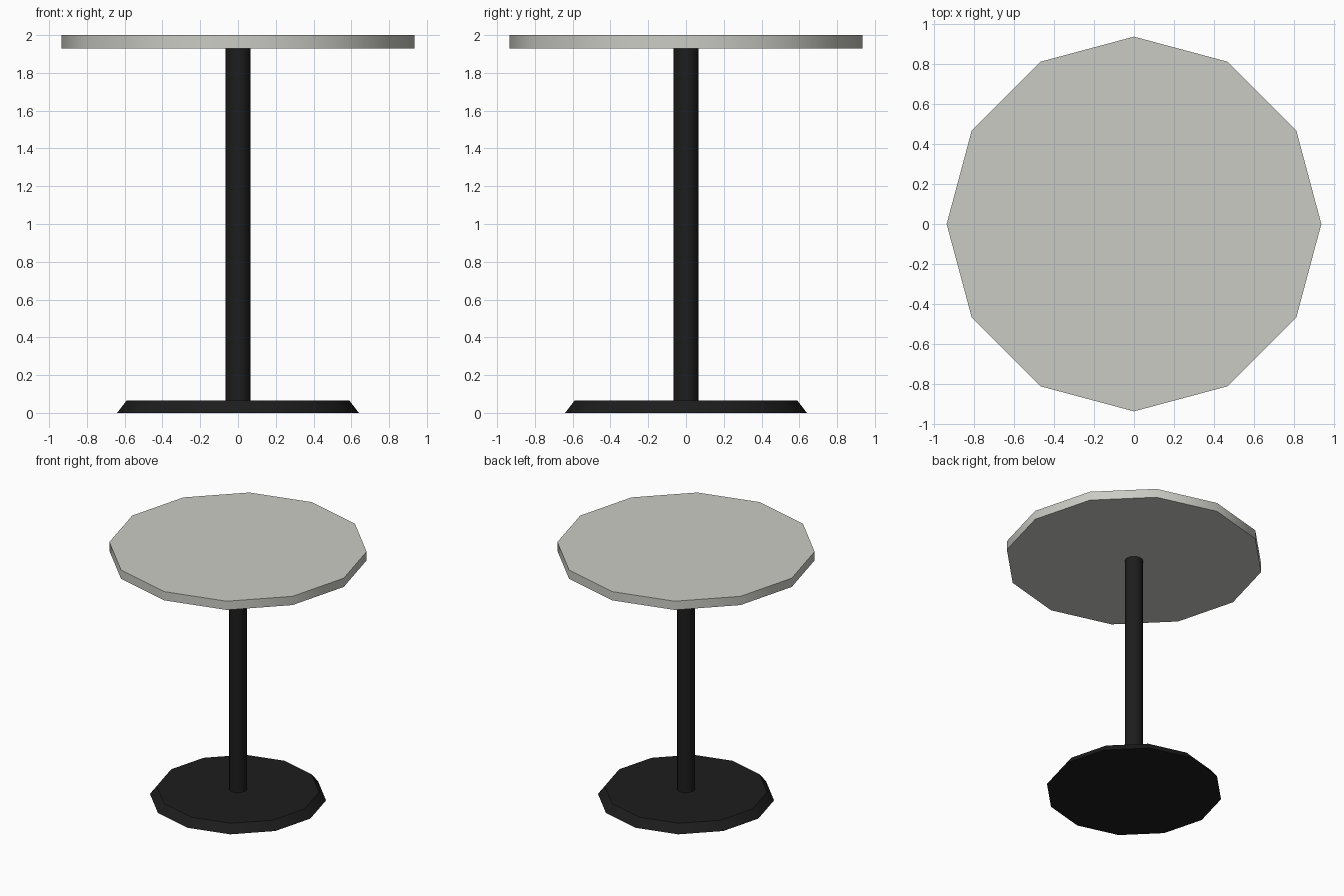
import bpy
import math

if "Cube" in bpy.data.objects:
    bpy.data.objects.remove(bpy.data.objects["Cube"])


def material(name, color):
    mat = bpy.data.materials.new(name)
    mat.diffuse_color = (*color, 1)
    mat.use_nodes = True
    mat.node_tree.nodes["Principled BSDF"].inputs["Base Color"].default_value = mat.diffuse_color
    return mat


def disc(name, r_bottom, r_top, z0, z1, mat, sides=12):
    # Twelve-sided cylinder or frustum with corners on the x and y axes
    bpy.ops.mesh.primitive_cone_add(vertices=sides, radius1=r_bottom, radius2=r_top,
                                    depth=z1 - z0, location=(0, 0, (z0 + z1) / 2))
    obj = bpy.context.object
    obj.name = name
    obj.data.materials.append(mat)
    bpy.ops.object.shade_smooth_by_angle(angle=math.radians(35))
    return obj


pale = material("pale_top", (0.60, 0.60, 0.56))
black = material("black_metal", (0.012, 0.012, 0.012))

# Floor base, central column and table top
disc("base", 0.64, 0.59, 0.0, 0.065, black)
disc("column", 0.066, 0.066, 0.065, 1.93, black)
disc("table_top", 0.935, 0.935, 1.93, 2.0, pale)
